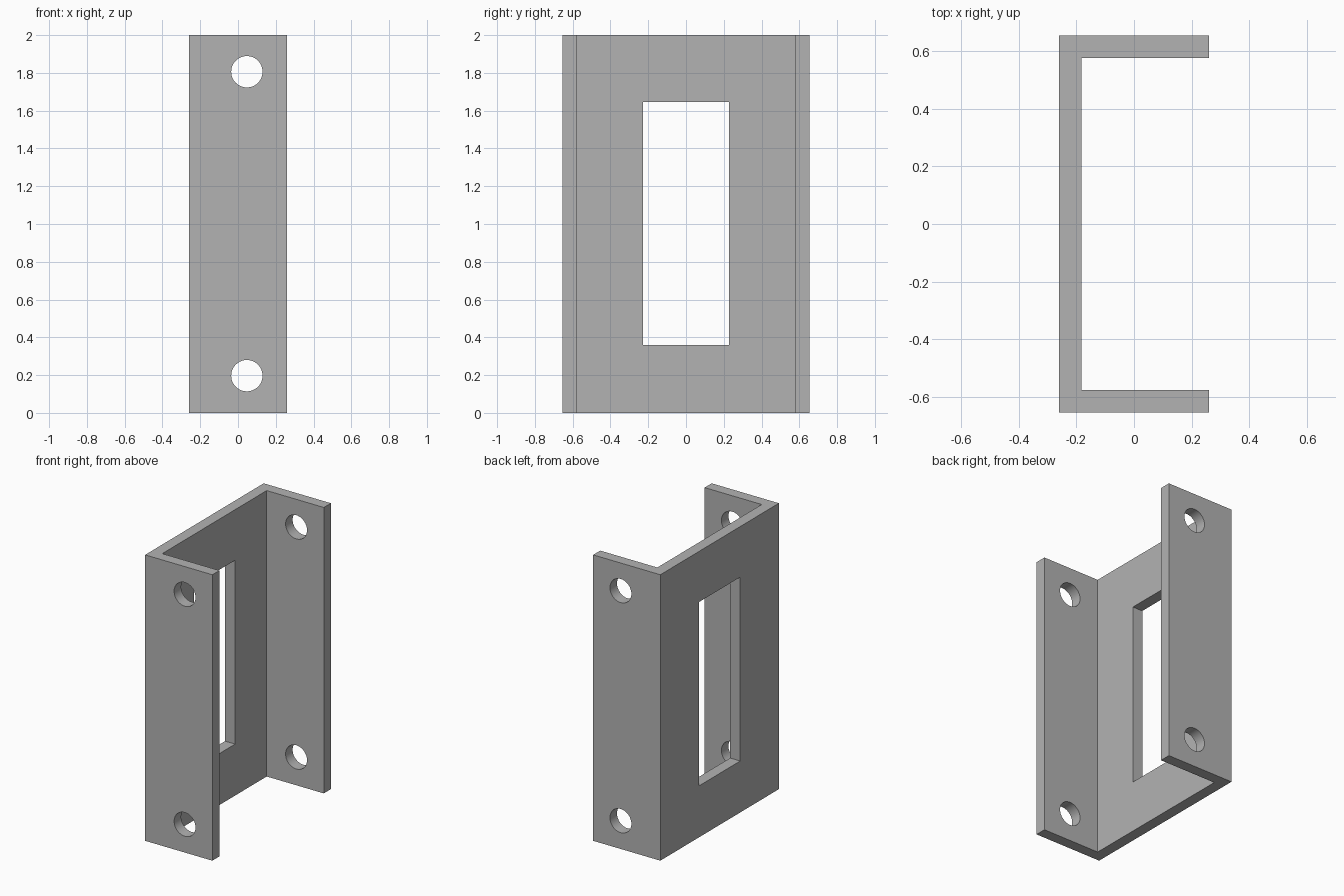
import bpy
import bmesh
from math import radians

cube = bpy.data.objects.get("Cube")
if cube:
    bpy.data.objects.remove(cube, do_unlink=True)

HEIGHT = 2.0
X, Y, T = 0.26, 0.655, 0.078      # half depth, half width, plate thickness
HOLE_X, HOLE_R = 0.047, 0.083

grey = bpy.data.materials.new("plain grey")
grey.use_nodes = True
colour = (0.45, 0.45, 0.45, 1)
grey.diffuse_color = colour
grey.node_tree.nodes["Principled BSDF"].inputs["Base Color"].default_value = colour

# Channel bracket: a C profile, open towards +x, extruded upwards
half = [(X, Y - T), (X, Y), (-X, Y)]
inner = -X + T
profile = half + [(x, -y) for x, y in reversed(half)] + [(inner, T - Y), (inner, Y - T)]
bm = bmesh.new()
face = bm.faces.new([bm.verts.new((x, y, 0)) for x, y in profile])
extruded = bmesh.ops.extrude_face_region(bm, geom=[face])["geom"]
bmesh.ops.translate(bm, vec=(0, 0, HEIGHT),
                    verts=[v for v in extruded if isinstance(v, bmesh.types.BMVert)])
bmesh.ops.recalc_face_normals(bm, faces=bm.faces)
mesh = bpy.data.meshes.new("channel_bracket")
bm.to_mesh(mesh)
bm.free()
mesh.materials.append(grey)
bracket = bpy.data.objects.new("channel_bracket", mesh)
bpy.context.collection.objects.link(bracket)

cutters = []


def add_cutter(name):
    cutter = bpy.context.object
    cutter.name = name
    cutter.hide_render = True
    cutter.data.materials.append(grey)
    cutters.append(cutter)
    mod = bracket.modifiers.new(name, "BOOLEAN")
    mod.operation, mod.solver, mod.object = "DIFFERENCE", "EXACT", cutter


# Rectangular window in the back plate
bpy.ops.mesh.primitive_cube_add(size=1, location=(-X, 0, 1.003))
bpy.context.object.scale = (0.4, 0.456, 1.286)
add_cutter("window_cutter")

# Bolt holes running through both flanges
for name, z in (("lower_hole_cutter", 0.197), ("upper_hole_cutter", 1.806)):
    bpy.ops.mesh.primitive_cylinder_add(vertices=48, radius=HOLE_R, depth=2,
                                        location=(HOLE_X, 0, z),
                                        rotation=(radians(90), 0, 0))
    add_cutter(name)

# Apply the cuts, then discard the cutters
bpy.ops.object.select_all(action="DESELECT")
bpy.context.view_layer.objects.active = bracket
bracket.select_set(True)
for mod in list(bracket.modifiers):
    bpy.ops.object.modifier_apply(modifier=mod.name)
for cutter in cutters:
    bpy.data.objects.remove(cutter, do_unlink=True)
bpy.ops.object.shade_smooth_by_angle(angle=radians(30))
